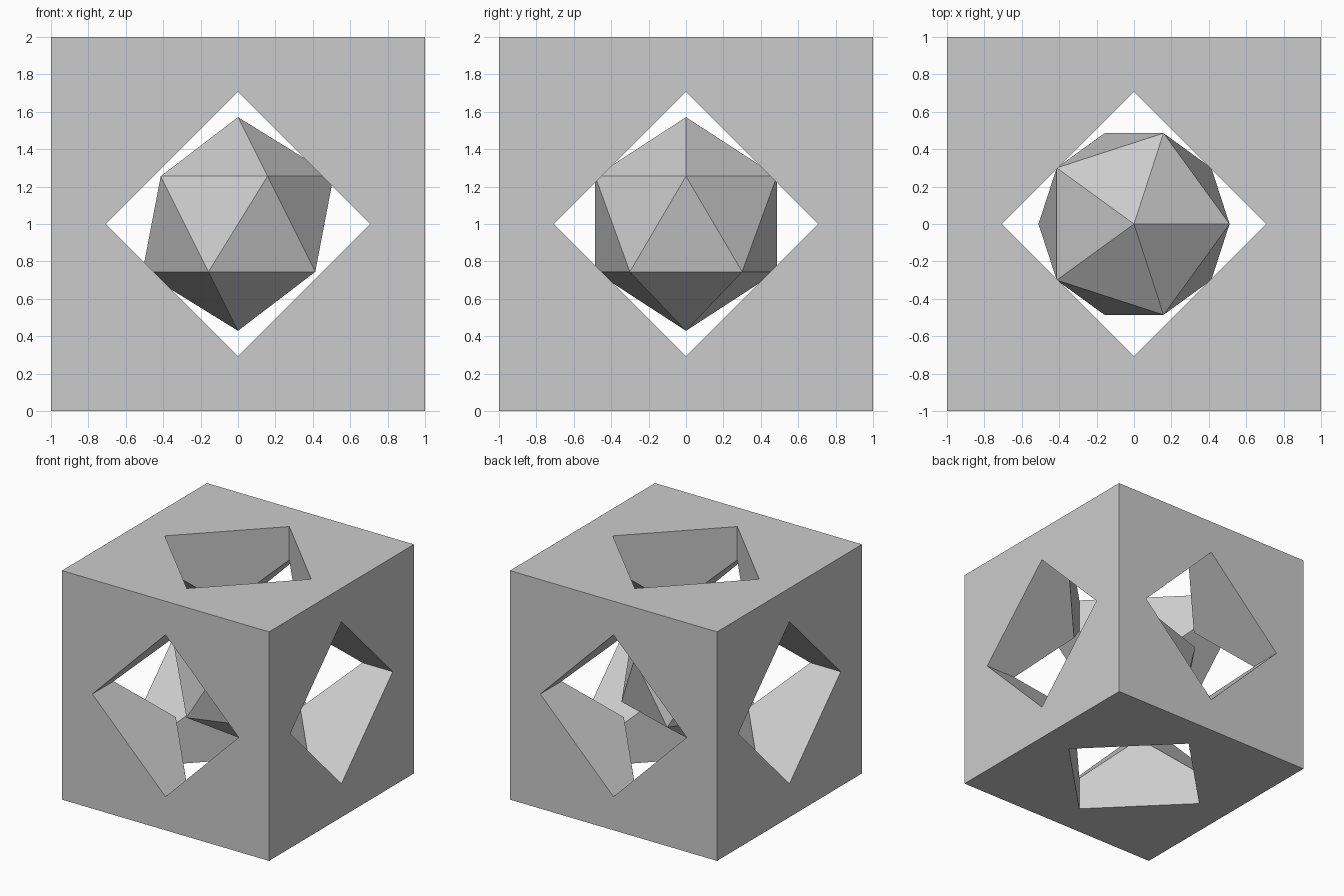
import bpy
from math import pi, sqrt

if "Cube" in bpy.data.objects:
    bpy.data.objects.remove(bpy.data.objects["Cube"])

CENTRE = (0, 0, 1)

# outer cube
bpy.ops.mesh.primitive_cube_add(size=2, location=CENTRE)
cube = bpy.context.object
cube.name = "pierced_cube"

# square tunnels standing on their corners, one along each axis
for axis, rot in (("x", (0, pi / 2, 0)), ("y", (pi / 2, 0, 0)), ("z", (0, 0, 0))):
    bpy.ops.mesh.primitive_cylinder_add(vertices=4, radius=sqrt(0.5), depth=3,
                                        location=CENTRE, rotation=rot)
    cutter = bpy.context.object
    cutter.name = "tunnel_cutter_" + axis
    cutter.hide_render = True
    cutter.display_type = 'WIRE'
    mod = cube.modifiers.new("tunnel_" + axis, 'BOOLEAN')
    mod.operation = 'DIFFERENCE'
    mod.solver = 'EXACT'
    mod.object = cutter
    bpy.context.view_layer.objects.active = cube
    bpy.ops.object.modifier_apply(modifier=mod.name)
    bpy.data.objects.remove(cutter)

# faceted core held inside the tunnels
bpy.ops.mesh.primitive_ico_sphere_add(subdivisions=1, radius=0.571, location=CENTRE)
bpy.context.object.name = "inner_icosahedron"
